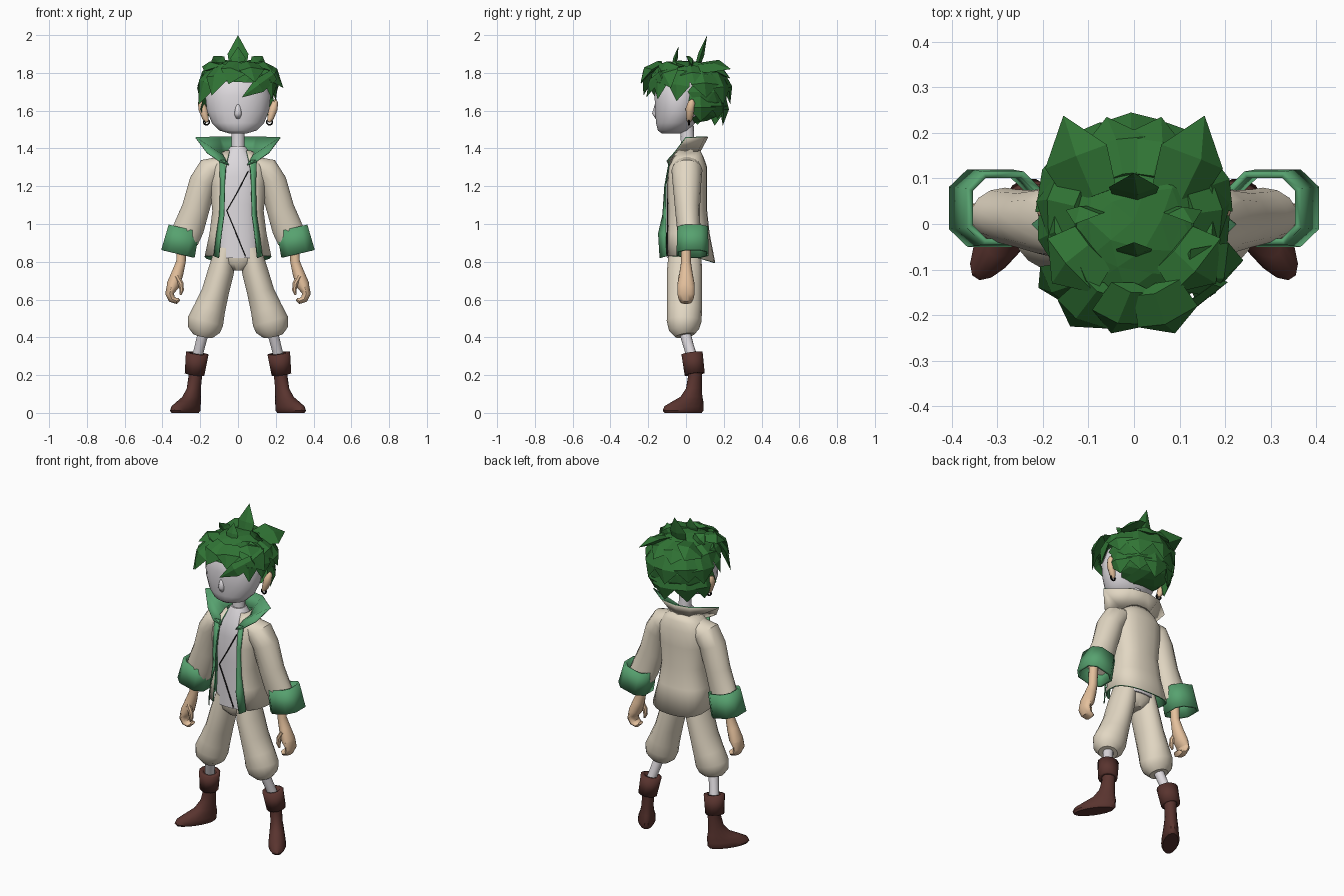
import bpy, bmesh, math, random
from mathutils import Vector as V

random.seed(4)


def mat(name, r, g, b):
    m = bpy.data.materials.new(name)
    m.diffuse_color = (r, g, b, 1)
    return m


CREAM = mat("cream cloth", 0.76, 0.68, 0.545)
GREEN = mat("green lining", 0.095, 0.36, 0.16)
HAIR = mat("dark green hair", 0.03, 0.175, 0.035)
GREY = mat("pale grey", 0.72, 0.69, 0.72)
SKIN = mat("skin", 0.78, 0.53, 0.335)
BROWN = mat("brown leather", 0.10, 0.034, 0.028)
BLACK = mat("black", 0.005, 0.005, 0.005)


def make(name, verts, faces, mats, mirror=False, solid=0, fix=True, angle=40):
    me = bpy.data.meshes.new(name)
    me.from_pydata([tuple(v) for v in verts], [], faces)
    if fix:
        bm = bmesh.new()
        bm.from_mesh(me)
        bmesh.ops.recalc_face_normals(bm, faces=bm.faces)
        bm.to_mesh(me)
        bm.free()
    for m in mats:
        me.materials.append(m)
    ob = bpy.data.objects.new(name, me)
    bpy.context.collection.objects.link(ob)
    if angle:
        bpy.ops.object.select_all(action='DESELECT')
        ob.select_set(True)
        bpy.context.view_layer.objects.active = ob
        bpy.ops.object.shade_smooth_by_angle(angle=math.radians(angle))
    if mirror:
        ob.modifiers.new("mirror", 'MIRROR')
    if solid:
        s = ob.modifiers.new("thickness", 'SOLIDIFY')
        s.thickness = solid
        s.material_offset = s.material_offset_rim = len(mats) - 1
    return ob


def spow(v, e):
    return math.copysign(abs(v) ** e, v)


def ring(c, a, b, n, e=1.0):
    """Rounded-box ring of n points round c with half axes a and b."""
    out = []
    for i in range(n):
        t = 2 * math.pi * (i + 0.5) / n
        out.append(V(c) + a * spow(math.cos(t), e) + b * spow(math.sin(t), e))
    return out


def skin(name, rings, mats, caps=True, **kw):
    n = len(rings[0])
    faces = [(r * n + i, r * n + (i + 1) % n, (r + 1) * n + (i + 1) % n, (r + 1) * n + i)
             for r in range(len(rings) - 1) for i in range(n)]
    if caps:
        faces += [tuple(range(n)), tuple(range((len(rings) - 1) * n, len(rings) * n))]
    return make(name, [v for r in rings for v in r], faces, mats, **kw)


def tube(name, path, mats, n=14, e=1.0, **kw):
    """path rows: x, y, z, half width across, half depth along y."""
    pts = [V(p[:3]) for p in path]
    rings = []
    for i, p in enumerate(path):
        t = (pts[min(i + 1, len(pts) - 1)] - pts[max(i - 1, 0)]).normalized()
        a = t.cross(V((0, 1, 0))).normalized()
        rings.append(ring(pts[i], a * p[3], a.cross(t) * p[4], n, e))
    return skin(name, rings, mats, **kw)


def stack(name, rows, mats, n=20, e=0.85, **kw):
    """rows: z, half width, front y, back y."""
    rings = [ring((0, (f + k) / 2, z), V((w, 0, 0)), V((0, (k - f) / 2, 0)), n, e)
             for z, w, f, k in rows]
    return skin(name, rings, mats, **kw)


def sheet(name, rows, mats, **kw):
    """Rows run bottom to top, each from front to back."""
    n = len(rows[0])
    faces = [(r * n + i, r * n + i + 1, (r + 1) * n + i + 1, (r + 1) * n + i)
             for r in range(len(rows) - 1) for i in range(n - 1)]
    return make(name, [v for r in rows for v in r], faces, mats, mirror=True, fix=False, **kw)


# Head, nose and neck
stack("head", [(1.48, 0.05, -0.13, -0.03), (1.495, 0.10, -0.15, 0.01), (1.535, 0.14, -0.16, 0.05),
               (1.60, 0.167, -0.165, 0.08), (1.68, 0.175, -0.168, 0.09), (1.76, 0.15, -0.15, 0.09),
               (1.81, 0.08, -0.10, 0.05)], [GREY], e=1.0, angle=60)
tube("nose", [(0, -0.155, 1.64, 0.012, 0.008), (0, -0.16, 1.585, 0.02, 0.02),
              (0, -0.152, 1.56, 0.015, 0.01)], [GREY], n=10, angle=80)
tube("neck", [(0, 0.01, 1.34, 0.045, 0.045), (0, 0.01, 1.40, 0.036, 0.036),
              (0, 0.005, 1.52, 0.036, 0.036)], [GREY])

# Ears and earrings
tube("ear", [(0.163, 0.015, 1.54, 0.008, 0.01), (0.172, 0.018, 1.56, 0.018, 0.018),
             (0.187, 0.022, 1.61, 0.024, 0.024), (0.197, 0.03, 1.645, 0.016, 0.018),
             (0.20, 0.032, 1.66, 0.005, 0.006)], [SKIN], n=10, mirror=True)
hoop = [ring((0.167 + 0.015 * math.sin(t), 0.015, 1.54 + 0.015 * math.cos(t)),
             V((math.sin(t), 0, math.cos(t))) * 0.005, V((0, 0.005, 0)), 6)
        for t in [i * math.pi / 6 for i in range(13)]]
skin("earring", hoop, [BLACK], caps=False, mirror=True)

# Hair: faceted cap cut away round the face, with pointed locks
bm = bmesh.new()
bmesh.ops.create_icosphere(bm, subdivisions=3, radius=1)
for v in bm.verts:
    j = random.uniform(0.97, 1.03)
    x, y, z = (spow(c, 0.85) * j for c in v.co)
    v.co = (x * 0.193, 0.008 + y * 0.212, 1.70 + z * 0.165)
cut = [f for f in bm.faces
       if f.calc_center_median().z < (1.755 if f.calc_center_median().y < 0.025 else 1.535)]
bmesh.ops.delete(bm, geom=cut, context='FACES')


def lock(base, tip, w, bulge=0.02):
    base, tip = V(base), V(tip)
    d = (tip - base).normalized()
    mid = base.lerp(tip, 0.5)
    out = mid - V((0, 0.02, 1.68))
    out = (out - d * out.dot(d)).normalized()
    side = d.cross(out)
    mid += out * bulge
    q = [[bm.verts.new(c + side * w * k * sx + out * w * 0.3 * k * so)
          for sx, so in ((1, 0), (0.15, 1), (-1, 0), (0, -1))] for c, k in ((base, 0.75), (mid, 1))]
    end = bm.verts.new(tip)
    for i in range(4):
        k = (i + 1) % 4
        bm.faces.new((q[0][i], q[0][k], q[1][k], q[1][i]))
        bm.faces.new((q[1][i], q[1][k], end))
    bm.faces.new(q[0][::-1])


fringe = [((-0.09, -0.12, 1.84), (-0.21, -0.14, 1.63), 0.07),
          ((-0.07, -0.14, 1.84), (-0.14, -0.225, 1.68), 0.065),
          ((0.0, -0.14, 1.85), (-0.05, -0.24, 1.74), 0.07),
          ((0.05, -0.14, 1.85), (0.09, -0.24, 1.75), 0.07),
          ((0.19, -0.13, 1.79), (0.02, -0.21, 1.67), 0.04),
          ((0.11, -0.10, 1.84), (0.24, -0.08, 1.72), 0.07),
          ((0.14, -0.10, 1.81), (0.18, -0.15, 1.66), 0.05)]
crown = [((0, 0.05, 1.80), (0, 0.112, 2.0), 0.055),
         ((0, -0.07, 1.82), (0, -0.04, 1.94), 0.04)]
pairs = [((0.09, 0.03, 1.83), (0.13, 0.0, 1.89), 0.045),
         ((0.09, -0.05, 1.84), (0.18, -0.13, 1.81), 0.08),
         ((0.09, 0.06, 1.83), (0.155, 0.238, 1.82), 0.08),
         ((0.03, 0.10, 1.84), (0.06, 0.235, 1.77), 0.08),
         ((0.16, -0.02, 1.81), (0.20, -0.05, 1.65), 0.06),
         ((0.12, 0.03, 1.83), (0.215, 0.05, 1.73), 0.075)]
for b, t, w in fringe:
    lock(b, t, w, 0.02)
for b, t, w in crown:
    lock(b, t, w, 0.0)
for s in (1, -1):
    for b, t, w in pairs:
        lock((b[0] * s, *b[1:]), (t[0] * s, *t[1:]), w, 0.012)
# Rows of locks round the back
for z0, z1, r0, r1 in ((1.80, 1.65, 0.165, 0.215), (1.69, 1.54, 0.17, 0.175)):
    for k in range(5):
        t = math.radians(18 + 36 * k + random.uniform(-6, 6))
        lock((r0 * math.cos(t), 0.02 + r0 * math.sin(t), z0),
             (r1 * math.cos(t), 0.02 + r1 * math.sin(t), z1 + random.uniform(-0.02, 0.02)), 0.08, 0.012)
me = bpy.data.meshes.new("hair")
bm.to_mesh(me)
bm.free()
me.materials.append(HAIR)
bpy.context.collection.objects.link(bpy.data.objects.new("hair", me))

# Shirt with the wrap line down its front
stack("shirt", [(0.82, 0.125, -0.10, 0.09), (0.95, 0.12, -0.097, 0.09), (1.10, 0.115, -0.095, 0.09),
                (1.25, 0.125, -0.092, 0.09), (1.34, 0.09, -0.075, 0.075), (1.41, 0.04, -0.035, 0.05)],
      [GREY], n=24)
tube("shirt_wrap_line", [(0.055, -0.091, 1.28, 0.003, 0.004), (0.0, -0.095, 1.175, 0.003, 0.004),
                         (-0.06, -0.096, 1.07, 0.003, 0.004), (-0.01, -0.098, 0.95, 0.003, 0.004),
                         (0.04, -0.102, 0.83, 0.003, 0.004)], [BLACK], n=6)

# Open jacket: cream outside, green inside
rows = []
for z, w, f, k, o in [(0.83, 0.178, -0.115, 0.155, 0.105), (0.95, 0.152, -0.115, 0.125, 0.095),
                      (1.07, 0.137, -0.112, 0.112, 0.085), (1.20, 0.15, -0.11, 0.112, 0.075),
                      (1.30, 0.155, -0.10, 0.112, 0.065), (1.35, 0.12, -0.075, 0.095, 0.055),
                      (1.39, 0.07, -0.045, 0.075, 0.045)]:
    e, a0 = 0.8, -math.acos((o / w) ** 1.25)
    row = []
    for i in range(10):
        a = a0 + (math.pi / 2 - a0) * i / 9
        drop = 0.035 * max(0, math.sin(a)) if z < 0.9 else 0
        row.append((w * spow(math.cos(a), e), (f + k) / 2 + (k - f) / 2 * spow(math.sin(a), e), z - drop))
    rows.append(row)
sheet("jacket", rows, [CREAM, GREEN], solid=0.008)
sheet("lapel", [[(0.065, -0.09, 1.34), (0.07, -0.115, 1.2), (0.075, -0.125, 1.05),
                 (0.09, -0.148, 0.95), (0.105, -0.14, 0.82)],
                [(0.10, -0.09, 1.34), (0.095, -0.11, 1.2), (0.10, -0.108, 1.05),
                 (0.115, -0.108, 0.95), (0.13, -0.105, 0.83)]], [GREEN], solid=0.006)
sheet("collar", [[(0.05, -0.09, 1.31), (0.08, -0.06, 1.36), (0.085, 0.0, 1.37), (0.06, 0.06, 1.38),
                  (0, 0.075, 1.38)],
                 [(0.10, -0.10, 1.33), (0.165, -0.06, 1.375), (0.225, 0.0, 1.455), (0.10, 0.10, 1.46),
                  (0, 0.118, 1.46)]], [CREAM, GREEN], solid=0.006, angle=30)

# Sleeves, turned-back cuffs and hands
tube("sleeve", [(0.09, 0.005, 1.31, 0.05, 0.07), (0.145, 0.005, 1.285, 0.075, 0.082),
                (0.185, 0.005, 1.22, 0.075, 0.076), (0.225, 0.008, 1.08, 0.075, 0.066),
                (0.26, 0.014, 0.98, 0.083, 0.062), (0.285, 0.02, 0.92, 0.08, 0.06)], [CREAM], mirror=True)
tube("sleeve_cuff", [(0.286, 0.035, 0.978, 0.088, 0.085), (0.318, 0.035, 0.842, 0.096, 0.09)],
     [GREEN], n=8, e=0.7, caps=False, mirror=True, solid=0.015, angle=25)
tube("forearm_and_palm", [(0.295, 0.0, 0.93, 0.026, 0.026), (0.302, 0, 0.80, 0.026, 0.026),
                          (0.32, 0, 0.74, 0.032, 0.035), (0.342, 0, 0.68, 0.036, 0.046),
                          (0.358, 0, 0.645, 0.024, 0.045)], [SKIN], mirror=True)
tube("fingers", [(0.352, 0, 0.67, 0.026, 0.045), (0.362, 0, 0.63, 0.024, 0.045),
                 (0.35, 0, 0.602, 0.02, 0.04), (0.325, 0, 0.592, 0.016, 0.034),
                 (0.31, 0, 0.602, 0.008, 0.022)], [SKIN], mirror=True)
tube("thumb", [(0.325, -0.025, 0.725, 0.016, 0.016), (0.303, -0.03, 0.685, 0.015, 0.015),
               (0.298, -0.03, 0.65, 0.013, 0.013), (0.305, -0.03, 0.625, 0.006, 0.006)],
     [SKIN], n=8, mirror=True)

# Baggy trousers
stack("trouser_seat", [(0.755, 0.03, -0.06, 0.05), (0.79, 0.09, -0.09, 0.08), (0.84, 0.115, -0.095, 0.085),
                       (0.95, 0.11, -0.09, 0.08)], [CREAM])
tube("trouser_leg", [(0.065, -0.005, 0.87, 0.055, 0.085), (0.09, -0.008, 0.75, 0.07, 0.093),
                     (0.12, -0.008, 0.64, 0.073, 0.093), (0.15, -0.008, 0.55, 0.085, 0.093),
                     (0.172, -0.01, 0.485, 0.097, 0.092), (0.18, -0.01, 0.44, 0.087, 0.08),
                     (0.186, -0.005, 0.41, 0.055, 0.052)], [CREAM], n=18, mirror=True)

# Shins and boots; the feet turn outwards
tube("shin", [(0.18, -0.01, 0.44, 0.03, 0.03), (0.20, 0.012, 0.36, 0.028, 0.028),
              (0.222, 0.04, 0.27, 0.028, 0.028)], [GREY], mirror=True)
tube("boot_cuff", [(0.216, 0.032, 0.315, 0.062, 0.058), (0.23, 0.046, 0.205, 0.054, 0.055)],
     [BROWN], n=12, caps=False, mirror=True, solid=0.025)
toe = V((0.55, -0.835, 0))
across = V((0.835, 0.55, 0))
boot = [ring(V((0.226 + 0.013 * max(0, 1 - z / 0.2), 0.047, z)) + toe * s, toe * l, across * w, 16)
        for z, s, l, w in [(0.0, 0.075, 0.115, 0.042), (0.012, 0.075, 0.125, 0.05),
                           (0.035, 0.07, 0.12, 0.048), (0.06, 0.045, 0.095, 0.044),
                           (0.085, 0.022, 0.066, 0.04), (0.13, 0.006, 0.045, 0.034),
                           (0.19, 0, 0.038, 0.035), (0.27, 0, 0.04, 0.04)]]
skin("boot", boot, [BROWN], mirror=True)
